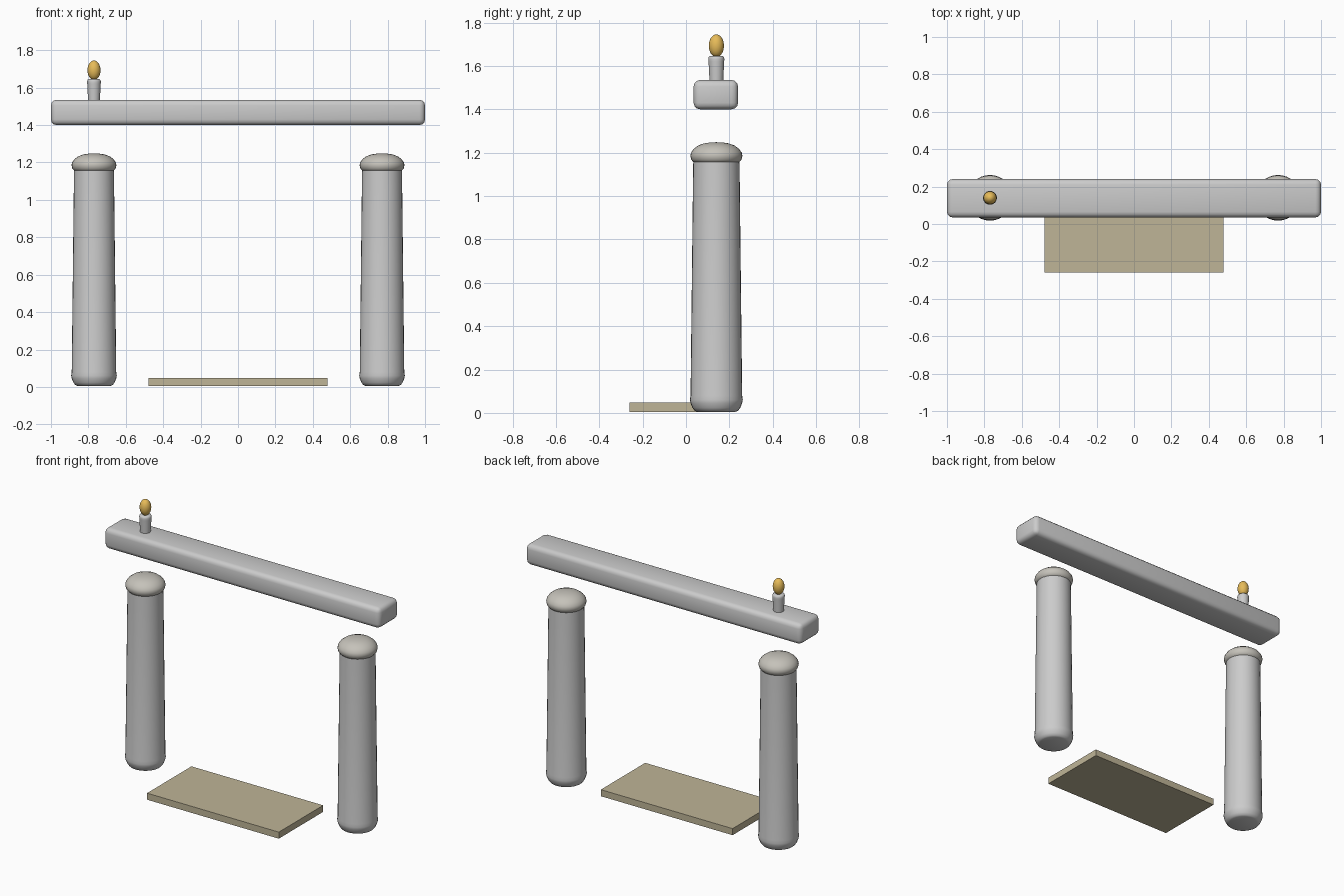
import bpy, math

if "Cube" in bpy.data.objects:
    bpy.data.objects.remove(bpy.data.objects["Cube"])


def paint(obj, name, color):
    mat = bpy.data.materials.get(name) or bpy.data.materials.new(name)
    mat.diffuse_color = color
    mat.use_nodes = True
    mat.node_tree.nodes["Principled BSDF"].inputs["Base Color"].default_value = mat.diffuse_color
    obj.data.materials.append(mat)


def smooth(obj, angle=40):
    bpy.ops.object.select_all(action='DESELECT')
    obj.select_set(True)
    bpy.context.view_layer.objects.active = obj
    bpy.ops.object.shade_smooth_by_angle(angle=math.radians(angle))


def box(name, lo, hi, bevel=0.0, segments=3):
    size = [b - a for a, b in zip(lo, hi)]
    centre = [(a + b) / 2 for a, b in zip(lo, hi)]
    bpy.ops.mesh.primitive_cube_add(size=1, location=centre)
    obj = bpy.context.object
    obj.name = name
    obj.scale = size
    bpy.ops.object.transform_apply(location=False, rotation=False, scale=True)
    if bevel:
        mod = obj.modifiers.new("rounded_edges", 'BEVEL')
        mod.width, mod.segments = bevel, segments
        bpy.ops.object.modifier_apply(modifier=mod.name)
        smooth(obj)
    return obj


def lathe(name, profile, x, y, sides=32):
    """Closed solid of revolution from (radius, z) points, bottom to top."""
    verts, faces = [], []
    for r, z in profile:
        for i in range(sides):
            a = 2 * math.pi * i / sides
            verts.append((r * math.cos(a), r * math.sin(a), z))
    for k in range(len(profile) - 1):
        for i in range(sides):
            j = (i + 1) % sides
            faces.append((k * sides + i, k * sides + j,
                          (k + 1) * sides + j, (k + 1) * sides + i))
    faces.append(tuple(reversed(range(sides))))
    faces.append(tuple(range(len(verts) - sides, len(verts))))
    mesh = bpy.data.meshes.new(name)
    mesh.from_pydata(verts, [], faces)
    obj = bpy.data.objects.new(name, mesh)
    bpy.context.collection.objects.link(obj)
    obj.location = (x, y, 0)
    smooth(obj)
    return obj


def ellipsoid(name, centre, radii, segments=32, rings=16):
    bpy.ops.mesh.primitive_uv_sphere_add(segments=segments, ring_count=rings,
                                         radius=1, location=centre)
    obj = bpy.context.object
    obj.name = name
    obj.scale = radii
    bpy.ops.object.transform_apply(location=False, rotation=False, scale=True)
    smooth(obj, 60)
    return obj


X, Y = 0.77, 0.14
STONE = (0.56, 0.54, 0.49, 1)

# mantel beam
box("mantel_beam", (-1, 0.035, 1.4), (1, 0.24, 1.535), 0.03)

# hearth slab
slab = box("hearth_slab", (-0.478, -0.26, 0.005), (0.478, 0.2, 0.048))
paint(slab, "sandstone", (0.52, 0.46, 0.31, 1))

# tapered columns with rounded foot and domed cap
for side, x in (("left", -X), ("right", X)):
    lathe(side + "_column", [
        (0.088, 0.005), (0.1, 0.01), (0.11, 0.023), (0.119, 0.045),
        (0.122, 0.06), (0.119, 0.08), (0.107, 1.14), (0.106, 1.165)], x, Y)
    cap = lathe(side + "_cap", [
        (0.09, 1.15), (0.106, 1.156), (0.116, 1.168), (0.12, 1.185),
        (0.117, 1.2), (0.105, 1.217), (0.084, 1.233), (0.056, 1.243),
        (0.028, 1.247), (0.002, 1.248)], x, Y)
    paint(cap, "cap_stone", STONE)

# candle and flame
lathe("candle", [(0.031, 1.52), (0.036, 1.62), (0.037, 1.632),
                 (0.035, 1.641), (0.03, 1.645)], -X, Y)
flame = ellipsoid("flame", (-X, Y, 1.693), (0.035, 0.035, 0.052))
paint(flame, "flame_gold", (0.8, 0.5, 0.1, 1))
